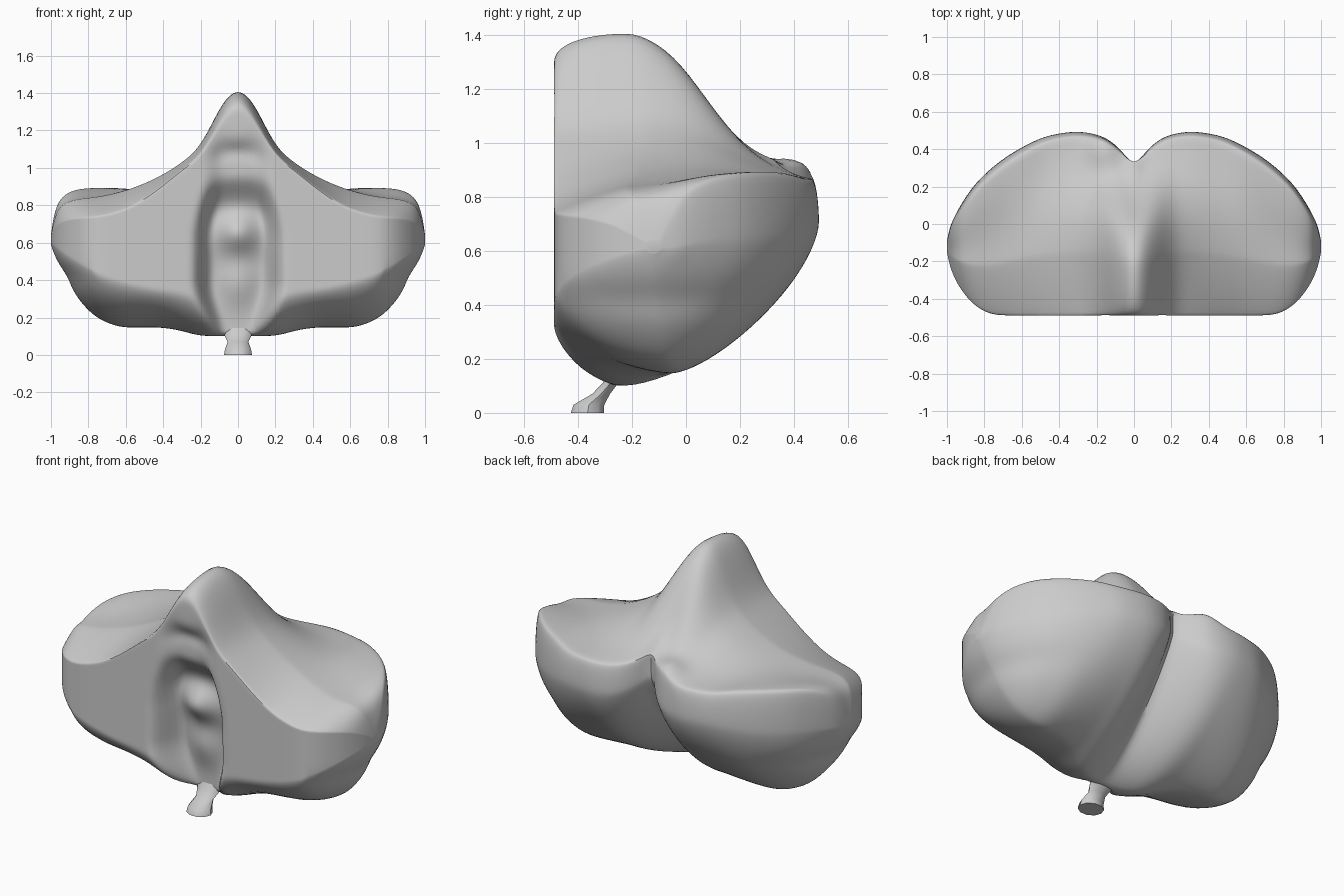
import bpy, bmesh, math
from mathutils import Vector

if "Cube" in bpy.data.objects:
    bpy.data.objects.remove(bpy.data.objects["Cube"])

# Section parameters at stations out from the midline
X = [0, .06, .12, .2, .3, .45, .6, .75, .87, .95, .985, 1]
FRONT = [-.49] * 7 + [-.485, -.42, -.31, -.22, -.15]
TOP_F = [1.30, 1.28, 1.19, 1.07, .99, .87, .78, .74, .73, .71, .67, .63]
TOP_M = [1.41, 1.38, 1.28, 1.12, 1.03, .94, .88, .845, .83, .80, .71, .64]
EDGE_Y = [.33, .37, .42, .455, .465, .44, .37, .27, .15, .02, -.05, -.1]
EDGE_Z = [.94, .90, .88, .87, .87, .87, .89, .895, .885, .84, .74, .64]
BACK_Y = [.32, .385, .445, .48, .495, .475, .41, .31, .19, .06, -.02, -.09]
BACK_Z = [.80, .75, .72, .70, .70, .70, .68, .66, .65, .64, .62, .61]
LOW_Y = [-.25, -.25, -.24, -.2, -.15, -.07, -.05, -.08, -.1, -.12, -.12, -.12]
LOW_Z = [.10, .10, .10, .10, .128, .147, .145, .195, .32, .465, .545, .59]
FRONT_B = [.28, .28, .28, .30, .33, .35, .38, .43, .50, .56, .59, .61]


def interp(vals, x):
    """Monotone cubic interpolation over the stations."""
    n = len(X)
    d = [(vals[i + 1] - vals[i]) / (X[i + 1] - X[i]) for i in range(n - 1)]

    def slope(i):
        if i == 0:
            return 0
        if i == n - 1:
            return d[-1]
        a, b = d[i - 1], d[i]
        return 0 if a * b <= 0 else 2 * a * b / (a + b)

    i = max(k for k in range(n - 1) if X[k] <= x)
    h = X[i + 1] - X[i]
    t = (x - X[i]) / h
    return (vals[i] * (1 + 2 * t) * (1 - t) ** 2 + slope(i) * h * t * (1 - t) ** 2
            + vals[i + 1] * t * t * (3 - 2 * t) + slope(i + 1) * h * t * t * (t - 1))


def soft(vals, x):
    """Interpolation averaged over a window, so station kinks do not show."""
    w = .5 * min(.09, x, 1 - x)
    return sum(interp(vals, x + w * k) for k in (-1, -.5, 0, .5, 1)) / 5


def step(a, b, v):
    t = min(1, max(0, (v - a) / (b - a)))
    return t * t * (3 - 2 * t)


def line(p, q, n):
    return [(p[0] + (q[0] - p[0]) * i / n, p[1] + (q[1] - p[1]) * i / n) for i in range(n)]


def arc(p, q, n, e, vertical_first):
    """Quarter superellipse from p to q."""
    out = []
    for i in range(n):
        t = i / n * math.pi / 2
        s, c = math.sin(t) ** (2 / e), 1 - math.cos(t) ** (2 / e)
        u, v = (c, s) if vertical_first else (s, c)
        out.append((p[0] + (q[0] - p[0]) * u, p[1] + (q[1] - p[1]) * v))
    return out


def section(x):
    a = abs(x)
    yf, tf, tm, ey, ez, by, bz, ly, lz, fb = [soft(v, a) for v in (
        FRONT, TOP_F, TOP_M, EDGE_Y, EDGE_Z, BACK_Y, BACK_Z, LOW_Y, LOW_Z, FRONT_B)]
    mid = (yf + .36 * (ey - yf), tm)
    k = step(0, .3, a)
    pts = line((yf, tf), (yf, fb), 44)
    pts += arc((yf, fb), (ly, lz), 12, 1.6, True)
    pts += arc((ly, lz), (by, bz), 24, 1.2 + .32 * k, False)
    pts += arc((by, bz), (ey, ez), 8, 2, True)
    # top slope: an S-curve, bulging near the crest and hollow near the rim
    pts += [(y, z + (tm - ez) * .09 * math.sin(2 * math.pi * i / 18) * (-1 if i else 0))
            for i, (y, z) in enumerate(line((ey, ez), mid, 18))]
    pts += arc(mid, (yf, tf), 14, 2.3 - 1.15 * k, False)
    return [sculpt(x, y, z) for y, z in pts]


def sculpt(x, y, z):
    a = abs(x)
    # front recess with a lumpy floor and two steps near its top
    half = .235 - .06 * step(.6, 1.0, z) - .06 * step(.4, .1, z)
    wall = 1 - step(half - .1, half + .01, a)
    floor = .2 - .04 * step(.3, .7, z) - .09 * math.exp(-(a / .1) ** 2) * (
        math.exp(-((z - .65) / .1) ** 2) + .5 * math.exp(-((z - .38) / .12) ** 2))
    floor *= 1 - step(.75, 1.03, z)
    floor += .05 * math.exp(-((z - 1.08) / .05) ** 2) + .03 * math.exp(-((z - 1.0) / .04) ** 2)
    y = max(y, -.49 + wall * floor)
    # raised inner back corner on one side
    if z > .8:
        z += .06 * math.exp(-((x + .16) / .09) ** 2 - ((y - .4) / .09) ** 2)
    # shallow furrow round the outer side
    if y > -.47 and a > .5:
        f = .012 * math.exp(-((z - .42) / .06) ** 2) * step(.5, .8, a)
        x -= math.copysign(f, x)
    return Vector((x, y, z))


def loft(name, rings, smooth_steps=0):
    bm = bmesh.new()
    vr = [[bm.verts.new(p) for p in r] for r in rings]
    n = len(vr[0])
    for r, s in zip(vr, vr[1:]):
        for i in range(n):
            j = (i + 1) % n
            bm.faces.new((r[i], r[j], s[j], s[i]))
    bm.faces.new(vr[0])
    bm.faces.new(vr[-1][::-1])
    for _ in range(smooth_steps):
        bmesh.ops.smooth_vert(bm, verts=bm.verts, factor=.5,
                              use_axis_x=True, use_axis_y=True, use_axis_z=True)
    bmesh.ops.recalc_face_normals(bm, faces=bm.faces)
    me = bpy.data.meshes.new(name)
    bm.to_mesh(me)
    bm.free()
    ob = bpy.data.objects.new(name, me)
    bpy.context.collection.objects.link(ob)
    bpy.ops.object.select_all(action='DESELECT')
    ob.select_set(True)
    bpy.context.view_layer.objects.active = ob
    bpy.ops.object.shade_smooth_by_angle(angle=math.radians(40))
    return ob


# Two-lobed body, lofted across x
N = 75
loft("two_lobed_body", [section(math.sin(i / N * math.pi / 2)) for i in range(-N, N + 1)], 3)


# Small stem at the bottom
def oval(y, z, rx, ry):
    return [(rx * math.cos(t * math.pi / 5), y + ry * math.sin(t * math.pi / 5), z)
            for t in range(10)]


loft("lower_stem", [oval(-.365, 0, .075, .065), oval(-.36, .03, .07, .06),
                    oval(-.315, .07, .055, .035), oval(-.28, .11, .075, .03),
                    oval(-.25, .17, .09, .03)])
